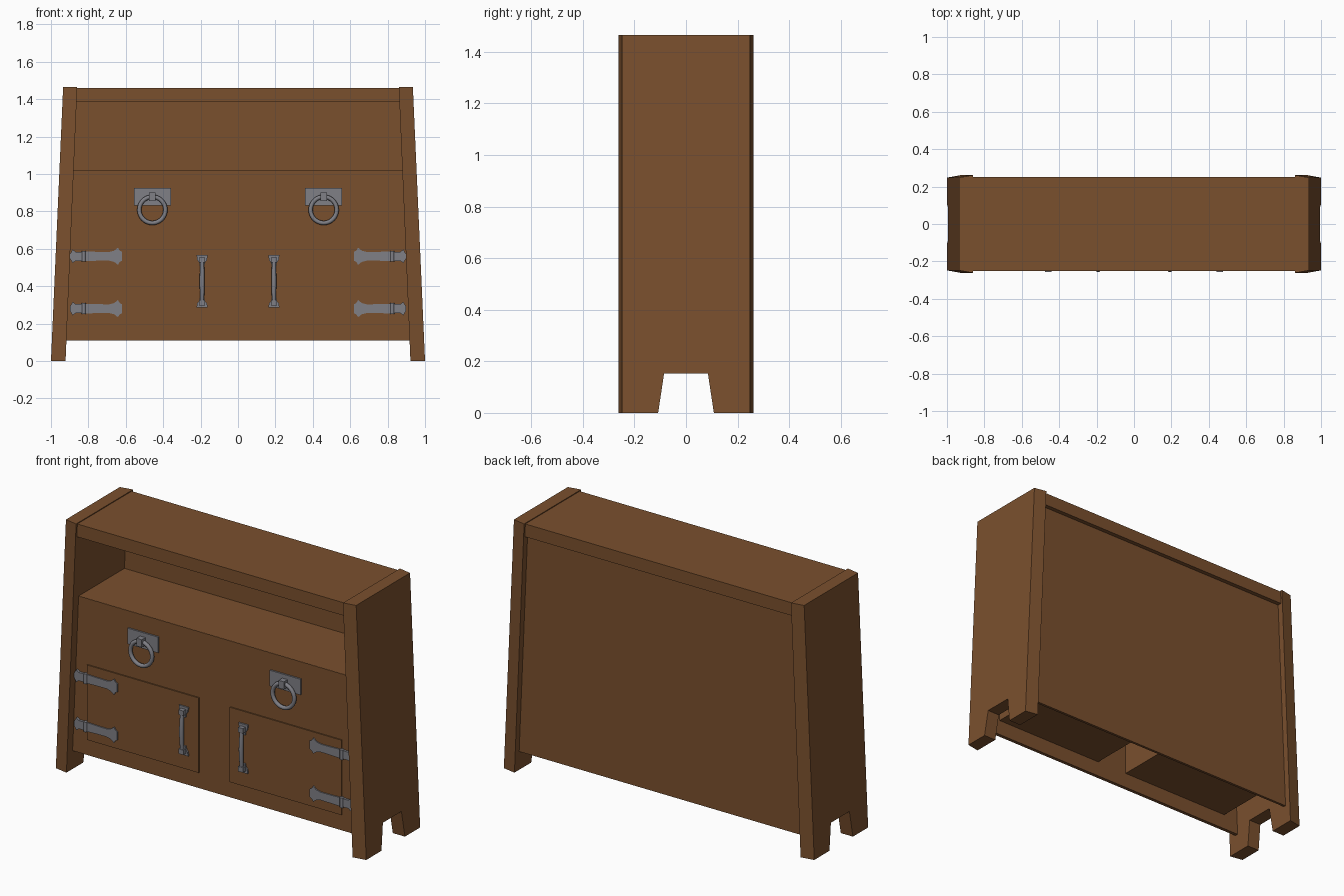
import bpy, bmesh, math
from mathutils import Matrix

if "Cube" in bpy.data.objects:
    bpy.data.objects.remove(bpy.data.objects["Cube"])


def material(name, col):
    m = bpy.data.materials.new(name)
    m.diffuse_color = (*col, 1)
    m.use_nodes = True
    m.node_tree.nodes["Principled BSDF"].inputs["Base Color"].default_value = m.diffuse_color
    return m


WOOD = material("brown wood", (0.195, 0.080, 0.027))
METAL = material("grey iron", (0.215, 0.215, 0.240))


def finish(bm, name, mat, smooth=False):
    bmesh.ops.recalc_face_normals(bm, faces=bm.faces)
    me = bpy.data.meshes.new(name)
    bm.to_mesh(me)
    bm.free()
    ob = bpy.data.objects.new(name, me)
    bpy.context.collection.objects.link(ob)
    me.materials.append(mat)
    if smooth:
        bpy.ops.object.select_all(action='DESELECT')
        ob.select_set(True)
        bpy.context.view_layer.objects.active = ob
        bpy.ops.object.shade_smooth_by_angle(angle=math.radians(40))
    return ob


def loft(name, loops, mat):
    """Solid between two matching outlines."""
    bm = bmesh.new()
    a, b = [[bm.verts.new(p) for p in lp] for lp in loops]
    bm.faces.new(a)
    bm.faces.new(b)
    n = len(a)
    for i in range(n):
        j = (i + 1) % n
        bm.faces.new((a[i], a[j], b[j], b[i]))
    return finish(bm, name, mat)


def plate(name, outline, y0, y1, mat):
    """Outline in x, z pushed through from y0 to y1."""
    return loft(name, [[(x, y, z) for x, z in outline] for y in (y0, y1)], mat)


def rect(x0, x1, z0, z1):
    return [(x0, z0), (x1, z0), (x1, z1), (x0, z1)]


def inner(z):
    """Half width between the leaning sides, slightly let into them."""
    return 0.928 - 0.0425 * z


def board(name, z0, z1, y0, y1):
    a, b = inner(z0), inner(z1)
    plate(name, [(-a, z0), (a, z0), (b, z1), (-b, z1)], y0, y1, WOOD)


FRONT, BACK = -0.212, 0.225

# Leaning sides: tapered section, notch between the feet
half = [(0.262, 1.465), (0.262, 0), (0.108, 0), (0.085, 0.153)]
side = half + [(-y, z) for y, z in reversed(half)]
for s, tag in ((-1, "left"), (1, "right")):
    inside = [(s * (0.922 - 0.0425 * z), y, z) for y, z in side]
    outside = [(s * (1.0 - 0.0444 * z),
                math.copysign(0.248, y) if abs(y) > 0.2 else y, z) for y, z in side]
    loft(tag + "_side", [inside, outside], WOOD)

# Carcass boards
board("top_board", 1.385, 1.46, -0.25, 0.25)
board("back_panel", 0.11, 1.386, BACK - 0.015, BACK)
board("front_panel", 0.11, 1.02, FRONT, FRONT + 0.02)
board("shelf", 0.99, 1.021, FRONT + 0.001, BACK - 0.01)

# Iron outlines
ends = [(0.897, 0.014), (0.884, 0.036), (0.868, 0.024), (0.838, 0.024),
        (0.812, 0.026), (0.76, 0.024), (0.69, 0.023), (0.662, 0.030),
        (0.642, 0.046), (0.632, 0.030), (0.620, 0.024)]
strap = ends + [(x, -z) for x, z in reversed(ends)]
bracket = [(-0.03, 0.568), (-0.026, 0.540), (-0.015, 0.525), (-0.012, 0.505),
           (0.012, 0.505), (0.015, 0.525), (0.026, 0.540), (0.03, 0.568)]

for s, tag in ((-1, "left"), (1, "right")):
    # Cupboard box behind each door, and the door
    plate(tag + "_cupboard", rect(s * 0.1, s * 0.82, 0.2, 0.64),
          FRONT + 0.015, BACK - 0.012, WOOD)
    plate(tag + "_door", rect(s * 0.1, s * 0.82, 0.202, 0.638),
          FRONT - 0.007, FRONT + 0.01, WOOD)

    # Hinges with round knuckles
    for z, lvl in ((0.28, "lower"), (0.56, "upper")):
        plate(f"{tag}_{lvl}_hinge", [(s * x, z + h) for x, h in strap],
              FRONT - 0.014, FRONT, METAL)
        bm = bmesh.new()
        bmesh.ops.create_cone(bm, cap_ends=True, segments=12, radius1=0.011,
                              radius2=0.011, depth=0.058,
                              matrix=Matrix.Translation((s * 0.825, FRONT - 0.011, z)))
        finish(bm, f"{tag}_{lvl}_hinge_knuckle", METAL, True)

    # Pull handle: two brackets with feet and a bowed bar
    hx = s * 0.192
    plate(tag + "_handle_upper_bracket", [(hx + x, z) for x, z in bracket],
          FRONT - 0.016, FRONT, METAL)
    plate(tag + "_handle_lower_bracket",
          [(hx + x, 0.285 + (0.568 - z) * 0.85) for x, z in bracket],
          FRONT - 0.016, FRONT, METAL)
    for z in (0.312, 0.540):
        plate(tag + "_handle_foot", rect(hx - 0.016, hx + 0.016, z - 0.014, z + 0.014),
              FRONT - 0.040, FRONT, METAL)
    bm = bmesh.new()
    rings = []
    for i in range(9):
        t = i / 8
        r = 0.010 + 0.003 * math.sin(math.pi * t)
        y = FRONT - 0.027 - 0.006 * math.sin(math.pi * t)
        rings.append([bm.verts.new((hx + r * math.cos(k * math.tau / 10),
                                    y + r * math.sin(k * math.tau / 10),
                                    0.308 + 0.236 * t)) for k in range(10)])
    for a, b in zip(rings, rings[1:]):
        for k in range(10):
            bm.faces.new((a[k], a[k - 1], b[k - 1], b[k]))
    bm.faces.new(rings[0])
    bm.faces.new(rings[-1])
    finish(bm, tag + "_handle_bar", METAL, True)

    # Ring pull: back plate, staple and ring
    rx = s * 0.458
    plate(tag + "_ring_plate", rect(rx - 0.099, rx + 0.099, 0.832, 0.924),
          FRONT - 0.010, FRONT, METAL)
    plate(tag + "_ring_staple", rect(rx - 0.017, rx + 0.017, 0.855, 0.900),
          FRONT - 0.044, FRONT, METAL)
    bpy.ops.mesh.primitive_torus_add(major_segments=32, minor_segments=10,
                                     major_radius=0.070, minor_radius=0.0115,
                                     location=(rx, FRONT - 0.024, 0.808),
                                     rotation=(math.pi / 2, 0, 0))
    ring = bpy.context.object
    ring.name = tag + "_pull_ring"
    ring.data.materials.append(METAL)
    bpy.ops.object.shade_smooth_by_angle(angle=math.radians(60))
